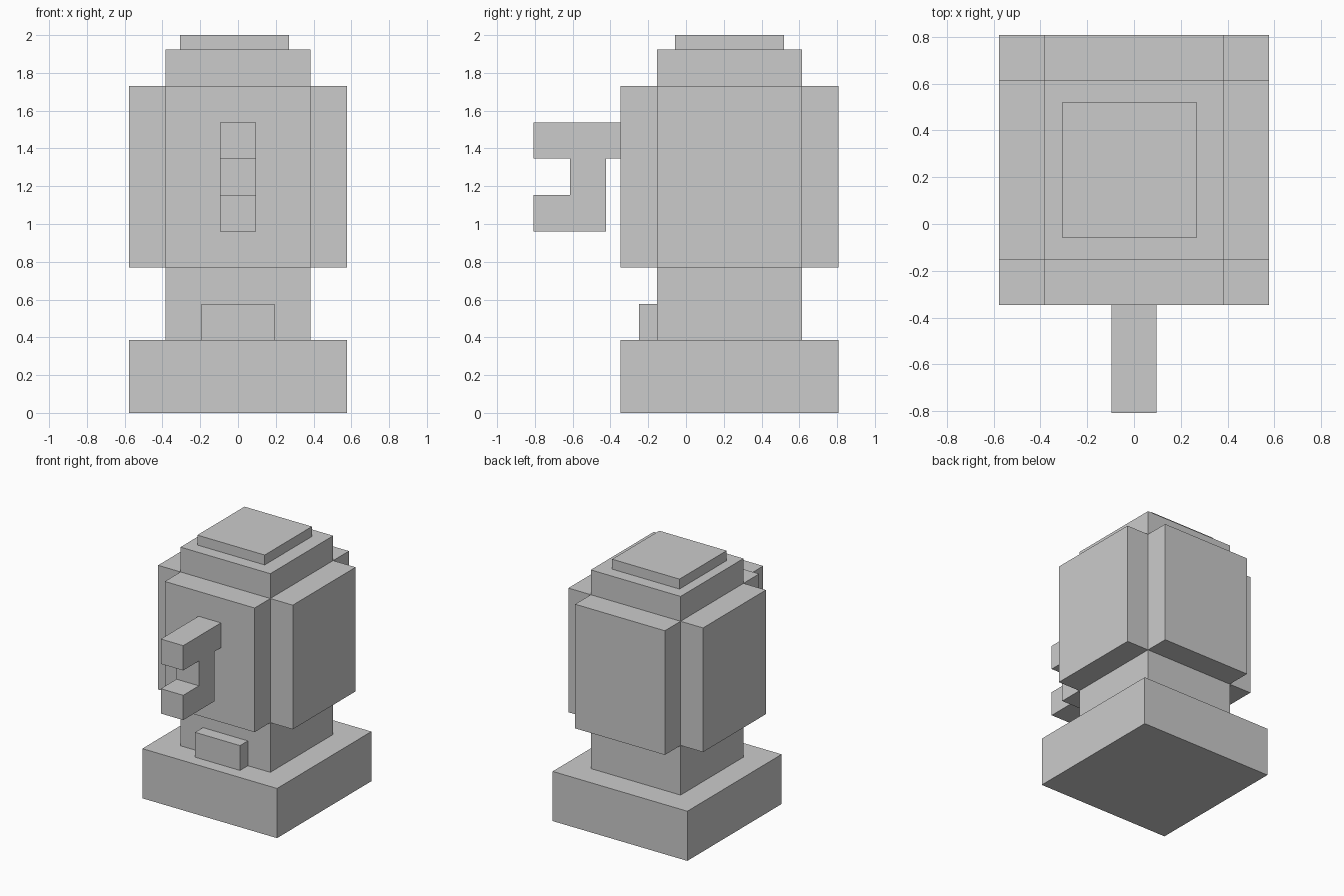
import bpy, bmesh

if "Cube" in bpy.data.objects:
    bpy.data.objects.remove(bpy.data.objects["Cube"])

U = 1 / 5.2      # grid unit: the model is 10.4 units tall
CY = 1.2         # y of the body axis, in grid units


def finish(name, bm):
    bmesh.ops.recalc_face_normals(bm, faces=bm.faces[:])
    mesh = bpy.data.meshes.new(name)
    bm.to_mesh(mesh)
    bm.free()
    obj = bpy.data.objects.new(name, mesh)
    bpy.context.collection.objects.link(obj)
    return obj


def box(name, x, y, z):
    """Box from (min, max) ranges in grid units."""
    bm = bmesh.new()
    bmesh.ops.create_cube(bm, size=1)
    for v in bm.verts:
        v.co = [U * r[int(c > 0)] for c, r in zip(v.co, (x, y, z))]
    return finish(name, bm)


def extrude_x(name, profile, x0, x1):
    """Side profile of (y, z) points in grid units, extruded along x."""
    bm = bmesh.new()
    face = bm.faces.new([bm.verts.new((x0 * U, y * U, z * U)) for y, z in profile])
    new = bmesh.ops.extrude_face_region(bm, geom=[face])["geom"]
    bmesh.ops.translate(bm, vec=((x1 - x0) * U, 0, 0),
                        verts=[g for g in new if isinstance(g, bmesh.types.BMVert)])
    return finish(name, bm)


# Base, central column and slightly offset cap
box("base", (-3, 3), (CY - 3, CY + 3), (0, 2))
box("column", (-2, 2), (CY - 2, CY + 2), (2, 10))
box("cap", (-1.6, 1.4), (CY - 1.5, CY + 1.5), (10, 10.4))

# Four panels around the column, leaving the corners notched
for side, s in (("front", -1), ("back", 1)):
    box(side + "_panel", (-2, 2), sorted((CY + 2 * s, CY + 3 * s)), (4, 9))
for side, s in (("left", -1), ("right", 1)):
    box(side + "_panel", sorted((2 * s, 3 * s)), (CY - 2, CY + 2), (4, 9))

# Small ledge at the foot of the column
box("front_ledge", (-1, 1), (-1.3, -0.8), (2, 3))

# Hooked arm on the front panel
extrude_x("front_hook", [(-1.8, 8), (-4.2, 8), (-4.2, 7), (-3.2, 7), (-3.2, 6),
                         (-4.2, 6), (-4.2, 5), (-2.2, 5), (-2.2, 7), (-1.8, 7)],
          -0.5, 0.5)
